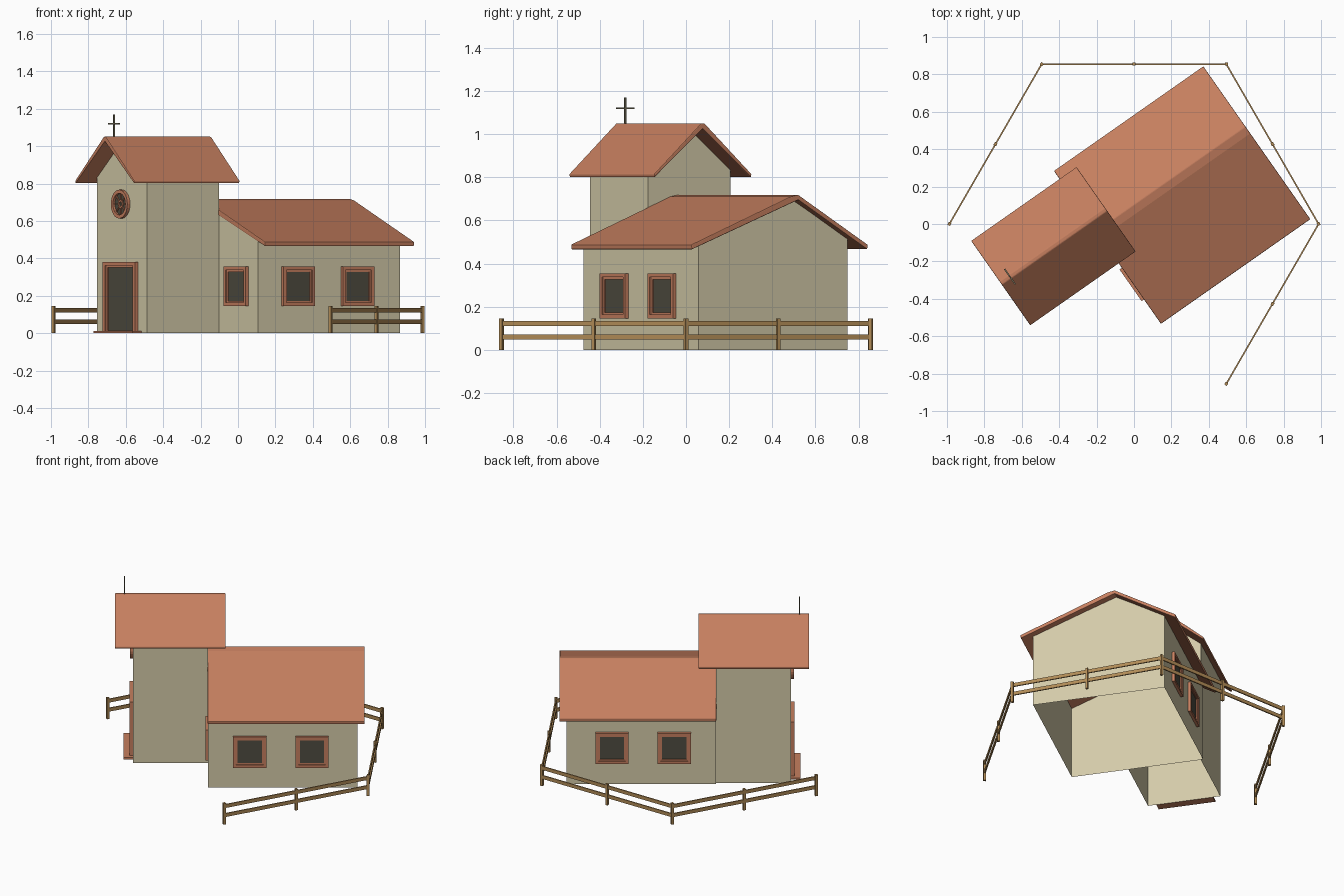
import bpy, bmesh, math
from mathutils import Matrix, Vector

if "Cube" in bpy.data.objects:
    bpy.data.objects.remove(bpy.data.objects["Cube"])

TURN = Matrix.Rotation(math.radians(35), 4, 'Z')   # the church stands at an angle


def mat(name, r, g, b):
    lin = [((c / 255 + 0.055) / 1.055) ** 2.4 for c in (r, g, b)]
    m = bpy.data.materials.new(name)
    m.diffuse_color = (*lin, 1)
    m.use_nodes = True
    m.node_tree.nodes["Principled BSDF"].inputs["Base Color"].default_value = m.diffuse_color
    return m


PLASTER = mat("plaster", 212, 203, 169)
TILE = mat("terracotta", 198, 127, 95)
GLASS = mat("dark_glass", 80, 77, 65)
WOOD = mat("fence_wood", 178, 140, 87)
METAL = mat("cross_metal", 118, 112, 90)


def finish(name, bm, material, matrix):
    bmesh.ops.recalc_face_normals(bm, faces=bm.faces)
    me = bpy.data.meshes.new(name)
    bm.to_mesh(me)
    bm.free()
    me.materials.append(material)
    ob = bpy.data.objects.new(name, me)
    ob.matrix_world = matrix
    bpy.context.collection.objects.link(ob)
    return ob


def box(name, lo, hi, material, matrix=TURN):
    bm = bmesh.new()
    bmesh.ops.create_cube(bm, size=1)
    for v in bm.verts:
        v.co = [lo[i] + (v.co[i] + 0.5) * (hi[i] - lo[i]) for i in range(3)]
    return finish(name, bm, material, matrix)


def prism(name, profile, x0, x1, material, open_bottom=False):
    """Extrude a (y, z) profile along x; the last profile edge may stay open."""
    bm = bmesh.new()
    a = [bm.verts.new((x0, y, z)) for y, z in profile]
    b = [bm.verts.new((x1, y, z)) for y, z in profile]
    bm.faces.new(a)
    bm.faces.new(b)
    n = len(profile)
    for i in range(n - 1 if open_bottom else n):
        j = (i + 1) % n
        bm.faces.new((a[i], a[j], b[j], b[i]))
    return finish(name, bm, material, TURN)


def ring(name, outer, inner, depth, matrix, material=TILE):
    """Flat frame between two (x, z) loops, standing out towards -y."""
    bm = bmesh.new()
    loops = [[bm.verts.new((x, y, z)) for x, z in pts]
             for pts, y in ((outer, 0), (outer, -depth), (inner, -depth), (inner, 0))]
    n = len(outer)
    for p, q in zip(loops, loops[1:]):
        for i in range(n):
            j = (i + 1) % n
            bm.faces.new((p[i], p[j], q[j], q[i]))
    return finish(name, bm, material, matrix)


def rect(w, z0, z1):
    return [(-w, z0), (w, z0), (w, z1), (-w, z1)]


def circle(r, n=24):
    return [(r * math.cos(i * math.tau / n), r * math.sin(i * math.tau / n)) for i in range(n)]


def plate(name, pts, y, matrix, material=GLASS):
    bm = bmesh.new()
    bm.faces.new([bm.verts.new((x, -y, z)) for x, z in pts])
    return finish(name, bm, material, matrix)


def on_wall(x, y, z, deg):
    return TURN @ Matrix.Translation((x, y, z)) @ Matrix.Rotation(math.radians(deg), 4, 'Z')


# Walls, open underneath
prism("nave_walls", [(-0.45, 0), (-0.45, 0.495), (0.085, 0.693), (0.395, 0.517), (0.395, 0)],
      -0.185, 0.743, PLASTER, True)
prism("tower_walls", [(-0.085, 0), (-0.085, 0.833), (0.15, 1.023), (0.38, 0.833), (0.38, 0)],
      -0.653, -0.185, PLASTER, True)

# Roofs
nave_roof = prism("nave_roof", [(-0.518, 0.465), (-0.52, 0.488), (0.04, 0.71), (0.085, 0.719),
                                (0.478, 0.488), (0.476, 0.465), (0.085, 0.695)],
                  -0.188, 0.787, TILE)
tower_roof = prism("tower_roof", [(-0.123, 0.80), (-0.126, 0.815), (0.14, 1.05), (0.16, 1.05),
                                  (0.426, 0.815), (0.423, 0.80), (0.15, 1.025)],
                   -0.765, -0.077, TILE)
for roof in (nave_roof, tower_roof):
    mod = roof.modifiers.new("soft_edges", 'BEVEL')
    mod.width = 0.004
    mod.segments = 2

# Nave windows: both long walls and the end wall beside the tower
spots = [(x, y, d) for x in (0.073, 0.46) for y, d in ((-0.45, 0), (0.395, 180))]
spots.append((-0.185, -0.258, -90))
for x, y, deg in spots:
    m = on_wall(x, y, 0.25, deg)
    ring("window_frame", rect(0.103, -0.105, 0.105), rect(0.085, -0.087, 0.087), 0.018, m)
    ring("window_lip", rect(0.085, -0.087, 0.087), rect(0.075, -0.077, 0.077), 0.01, m)
    plate("window_pane", rect(0.08, -0.082, 0.082), 0.004, m)

# Door with frame and step
m = on_wall(-0.653, 0.15, 0, -90)
ring("door_frame", rect(0.152, 0.0, 0.38), rect(0.13, 0.012, 0.362), 0.02, m)
ring("door_lip", rect(0.13, 0.012, 0.362), rect(0.12, 0.014, 0.352), 0.011, m)
plate("door_panel", rect(0.125, 0.012, 0.357), 0.004, m)
box("door_step", (-0.712, -0.032, 0), (-0.653, 0.332, 0.012), TILE)

# Round window with spokes
m = on_wall(-0.653, 0.15, 0.69, -90)
ring("round_window_frame", circle(0.077), circle(0.058), 0.018, m)
ring("round_window_hub", circle(0.022, 12), circle(0.013, 12), 0.011, m)
plate("round_window_pane", circle(0.066), 0.004, m)
for i in range(8):
    spin = m @ Matrix.Rotation(i * math.tau / 8, 4, 'Y')
    box("round_window_spoke", (0.019, -0.01, -0.003), (0.062, 0, 0.003), TILE, spin)

# Cross above the tower gable
box("cross_post", (-0.709, 0.146, 1.04), (-0.701, 0.154, 1.17), METAL)
box("cross_bar", (-0.709, 0.10, 1.116), (-0.701, 0.20, 1.124), METAL)

# Fence: four sides of a hexagon, a post at every corner and midpoint
corners = [Vector((0.987 * math.cos(math.radians(a)), 0.987 * math.sin(math.radians(a)), 0))
           for a in (-60, 0, 60, 120, 180)]
posts = [corners[0]]
for a, b in zip(corners, corners[1:]):
    posts += [(a + b) / 2, b]
    d = b - a
    angle = math.atan2(d.y, d.x)
    m = Matrix.Translation(a) @ Matrix.Rotation(angle, 4, 'Z')
    for z in (0.06, 0.122):
        box("fence_rail", (0, -0.004, z - 0.012), (d.length, 0.004, z + 0.012), WOOD, m)
    for t in ((0, 0.5) if b != corners[-1] else (0, 0.5, 1)):
        box("fence_post", (t * d.length - 0.008, -0.008, 0), (t * d.length + 0.008, 0.008, 0.145), WOOD, m)
